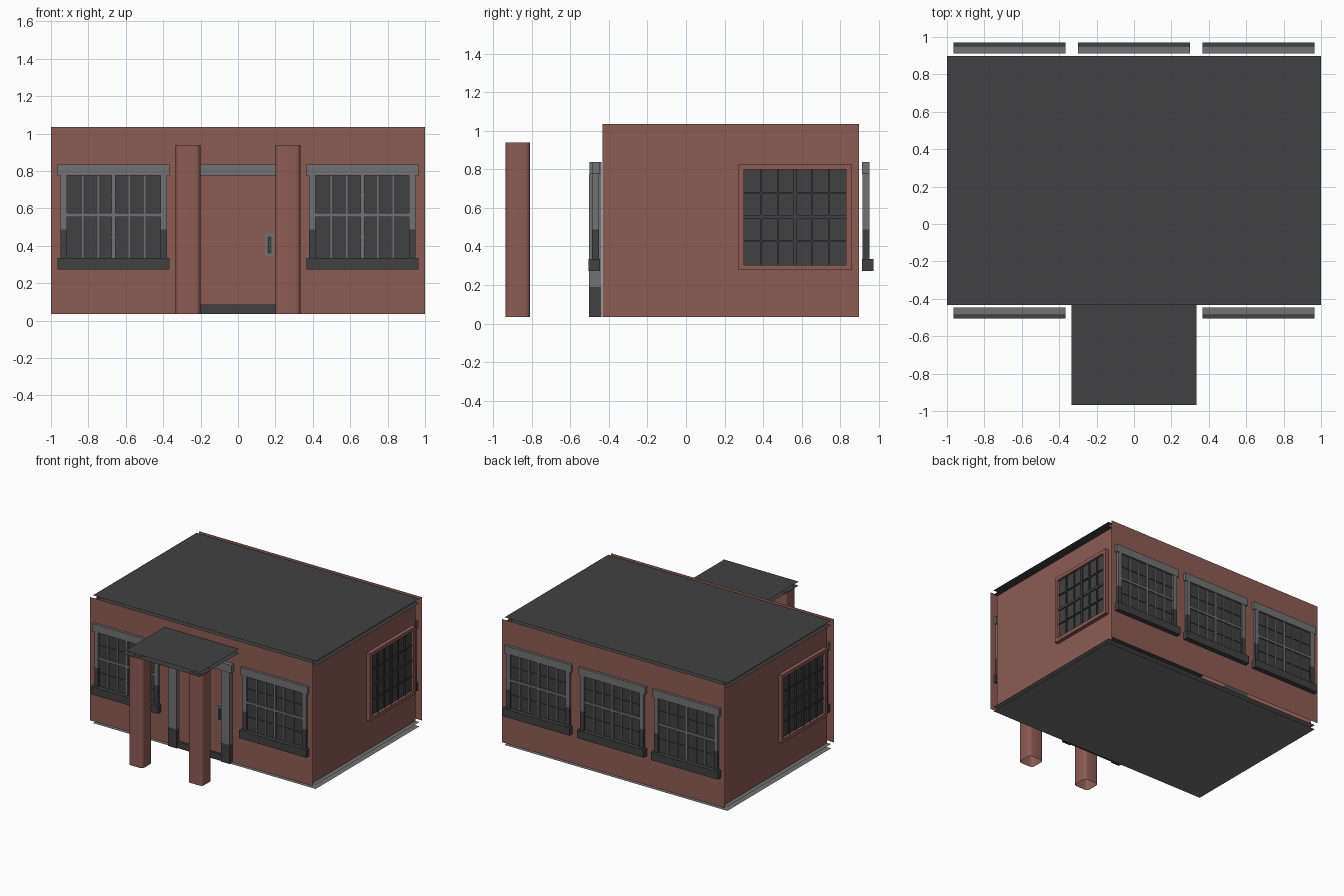
import bpy, bmesh
from mathutils import Matrix, Vector
from math import pi

if "Cube" in bpy.data.objects:
    bpy.data.objects.remove(bpy.data.objects["Cube"])


def mat(name, r, g, b):
    m = bpy.data.materials.new(name)
    m.diffuse_color = (r, g, b, 1)
    m.use_nodes = True
    m.node_tree.nodes["Principled BSDF"].inputs["Base Color"].default_value = m.diffuse_color
    return m


RED = mat("brick_red", 0.27, 0.107, 0.09)
GREY = mat("mid_grey", 0.17, 0.17, 0.17)
DARK = mat("dark_grey", 0.053, 0.053, 0.053)
CY = 0.2325  # middle of the house in y


def finish(name, bm, m, M=None):
    me = bpy.data.meshes.new(name)
    if M:
        bm.transform(M)
    bm.to_mesh(me)
    bm.free()
    me.materials.append(m)
    ob = bpy.data.objects.new(name, me)
    bpy.context.collection.objects.link(ob)
    return ob


def box(name, x, y, z, m, M=None):
    """Box from (min, max) ranges."""
    bm = bmesh.new()
    bmesh.ops.create_cube(bm, size=1)
    for v in bm.verts:
        v.co = Vector([(r[0] + r[1]) / 2 + c * (r[1] - r[0])
                       for r, c in zip((x, y, z), v.co)])
    return finish(name, bm, m, M)


def sheet(name, pts, m):
    """Single open panel."""
    bm = bmesh.new()
    bm.faces.new([bm.verts.new(p) for p in pts])
    return finish(name, bm, m)


def flat(name, x, y, z, m):
    sheet(name, [(x[0], y[0], z), (x[1], y[0], z), (x[1], y[1], z), (x[0], y[1], z)], m)


# floor, roof and porch roof: pairs of open sheets
X, Y = (-1, 1), (-0.432, 0.897)
flat("floor_bottom", X, Y, 0.0, GREY)
flat("floor_top", X, Y, 0.035, GREY)
flat("ceiling", X, Y, 1.0, DARK)
flat("roof", X, Y, 1.036, DARK)
flat("porch_roof_top", (-0.335, 0.335), (-0.967, -0.432), 0.97, DARK)
flat("porch_roof_bottom", (-0.335, 0.335), (-0.967, -0.432), 0.938, DARK)

# walls
Z0, Z1 = 0.035, 1.035
for name, y in (("front_wall", -0.466), ("back_wall", 0.931)):
    sheet(name, [(-1, y, Z0), (1, y, Z0), (1, y, Z1), (-1, y, Z1)], RED)
for name, x in (("left_wall", -0.965), ("right_wall", 0.965)):
    sheet(name, [(x, Y[0], Z0), (x, Y[1], Z0), (x, Y[1], Z1), (x, Y[0], Z1)], RED)

# porch posts: hollow rounded squares
for side in (-1, 1):
    bm = bmesh.new()
    bmesh.ops.create_cube(bm, size=1)
    bmesh.ops.scale(bm, vec=(0.132, 0.127, 0.905), verts=bm.verts)
    bmesh.ops.translate(bm, vec=(side * 0.2675, -0.872, 0.4875), verts=bm.verts)
    up = [e for e in bm.edges if abs(e.verts[0].co.z - e.verts[1].co.z) > 0.5]
    bmesh.ops.bevel(bm, geom=up, offset=0.025, segments=4, profile=0.5, affect='EDGES')
    ends = [f for f in bm.faces if abs(f.normal.z) > 0.9]
    bmesh.ops.delete(bm, geom=ends, context='FACES')
    for f in bm.faces:
        f.smooth = True
    finish("porch_post", bm, RED)


def window(cx, M):
    """Front-style window, built on the front wall and moved by M."""
    def b(name, x0, x1, y0, y1, z0, z1, m):
        box(name, (cx + x0, cx + x1), (y0, y1), (z0, z1), m, M)
    b("window_glass", -0.25, 0.25, -0.471, -0.462, 0.33, 0.78, DARK)
    b("window_lintel", -0.3, 0.3, -0.487, -0.447, 0.775, 0.838, GREY)
    b("window_sill", -0.3, 0.3, -0.506, -0.447, 0.272, 0.335, DARK)
    for s in (-1, 1):
        a, c = sorted((s * 0.25, s * 0.285))
        b("window_jamb_upper", a, c, -0.486, -0.45, 0.488, 0.775, GREY)
        b("window_jamb_lower", a, c, -0.486, -0.45, 0.335, 0.488, DARK)
    b("window_mullion", -0.01, 0.01, -0.482, -0.468, 0.335, 0.775, GREY)
    b("window_crossbar", -0.25, 0.25, -0.482, -0.468, 0.555, 0.574, GREY)
    for i in (-2, -1, 1, 2):
        x = i * 0.083
        b("window_muntin", x - 0.004, x + 0.004, -0.478, -0.468, 0.335, 0.775, GREY)
    for z in (0.445, 0.67):
        b("window_thin_bar", -0.25, 0.25, -0.476, -0.468, z - 0.004, z + 0.004, DARK)


# two front windows, three back windows (turned round the house middle)
turn = Matrix.Translation((0, CY, 0)) @ Matrix.Rotation(pi, 4, 'Z') @ Matrix.Translation((0, -CY, 0))
for cx in (-0.665, 0.665):
    window(cx, Matrix.Identity(4))
for cx in (-0.665, 0, 0.665):
    window(cx, turn)

# one window on each side wall, the left one turned round
for M in (Matrix.Identity(4), turn):
    ya, yb, za, zb, r = 0.3, 0.83, 0.305, 0.8, 0.028
    box("side_window_panel", (0.96, 0.975), (ya, yb), (za, zb), DARK, M)
    fx = (0.962, 0.996)
    for z in (za - r, zb):
        box("side_window_rail", fx, (ya - r, yb + r), (z, z + r), RED, M)
    for y in (ya - r, yb):
        box("side_window_stile", fx, (y, y + r), (za, zb), RED, M)
    for i in range(1, 6):
        y, w = ya + (yb - ya) * i / 6, 0.01 if i == 3 else 0.004
        box("side_window_muntin", (0.97, 0.985), (y - w, y + w), (za, zb), DARK, M)
    for i in range(1, 4):
        z, w = za + (zb - za) * i / 4, 0.01 if i == 2 else 0.004
        box("side_window_bar", (0.97, 0.984), (ya, yb), (z - w, z + w), DARK, M)

# door with frame, threshold and handle
box("door", (-0.2, 0.2), (-0.472, -0.462), (0.08, 0.78), RED)
box("door_lintel", (-0.29, 0.29), (-0.5, -0.437), (0.775, 0.838), GREY)
box("door_threshold", (-0.2, 0.2), (-0.49, -0.437), (0.035, 0.085), DARK)
for s in (-1, 1):
    xr = tuple(sorted((s * 0.2, s * 0.275)))
    box("door_jamb_upper", xr, (-0.502, -0.437), (0.19, 0.775), GREY)
    box("door_jamb_lower", xr, (-0.502, -0.437), (0.035, 0.19), DARK)
box("handle_plate", (0.145, 0.19), (-0.479, -0.47), (0.345, 0.465), GREY)
box("handle_slot", (0.157, 0.178), (-0.482, -0.475), (0.36, 0.45), DARK)
box("handle_grip", (0.163, 0.172), (-0.492, -0.48), (0.365, 0.445), GREY)
